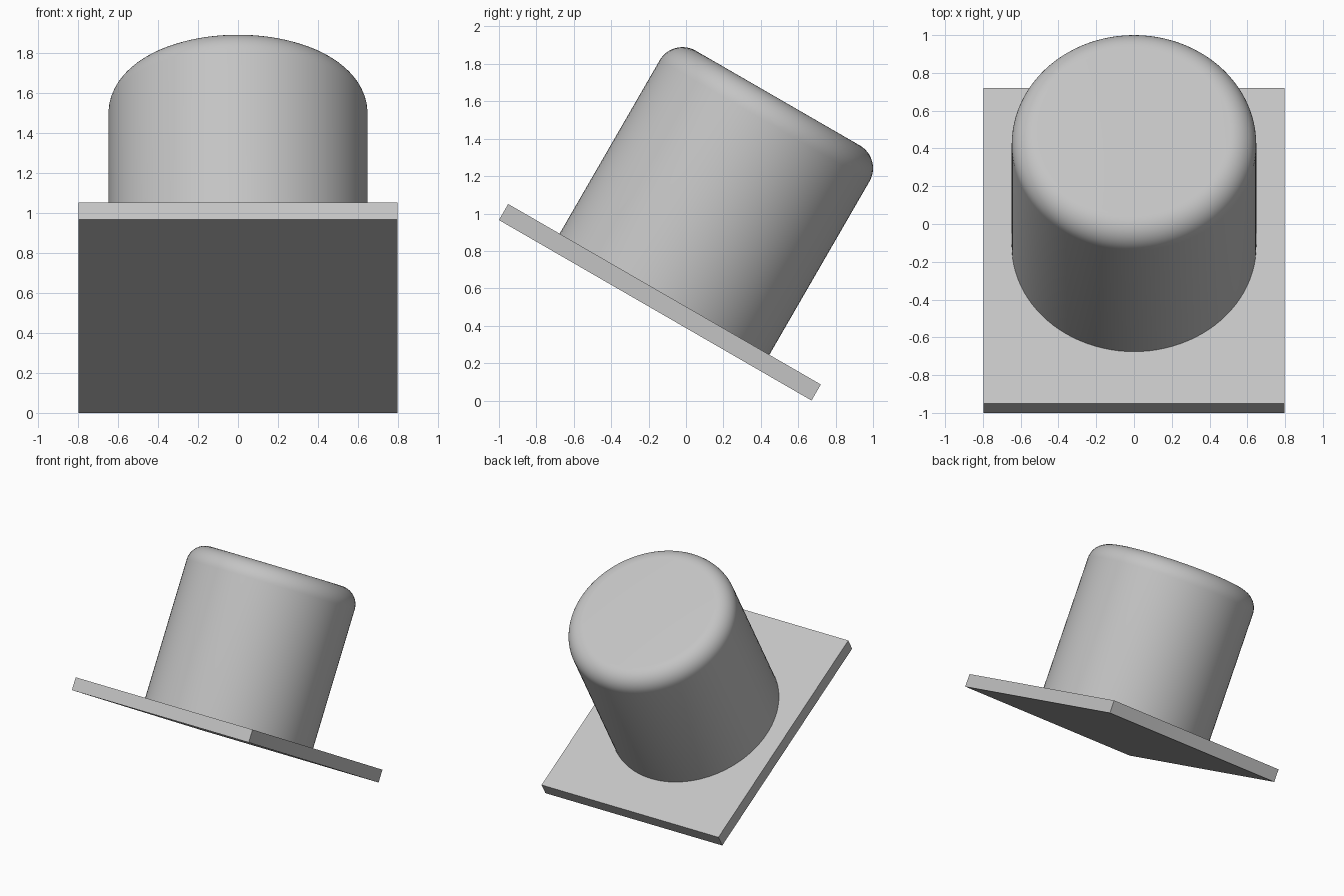
import bpy
import bmesh
import math
from mathutils import Matrix, Vector

cube = bpy.data.objects.get("Cube")
if cube:
    bpy.data.objects.remove(cube, do_unlink=True)

TILT = math.radians(-30)
WIDTH, LENGTH, THICK = 1.594, 1.93, 0.099
RADIUS, HEIGHT, FILLET = 0.6475, 1.211, 0.14
# Centre of the plate's upper face
PLACE = Matrix.Translation((0, -0.115, 0.5685)) @ Matrix.Rotation(TILT, 4, "X")

grey = bpy.data.materials.new("light_grey")
grey.use_nodes = True
colour = (0.55, 0.55, 0.55, 1)
grey.diffuse_color = colour
grey.node_tree.nodes["Principled BSDF"].inputs["Base Color"].default_value = colour


def add_part(name, bm):
    bmesh.ops.recalc_face_normals(bm, faces=bm.faces)
    mesh = bpy.data.meshes.new(name)
    bm.to_mesh(mesh)
    bm.free()
    mesh.materials.append(grey)
    obj = bpy.data.objects.new(name, mesh)
    obj.matrix_world = PLACE
    bpy.context.collection.objects.link(obj)
    return obj


# Flat rectangular base plate
bm = bmesh.new()
bmesh.ops.create_cube(bm, size=1)
bmesh.ops.scale(bm, vec=(WIDTH, LENGTH, THICK), verts=bm.verts)
bmesh.ops.translate(bm, vec=(0, 0, -THICK / 2), verts=bm.verts)
add_part("base_plate", bm)

# Round boss, its top rim rounded
bm = bmesh.new()
bmesh.ops.create_cone(bm, cap_ends=True, segments=96,
                      radius1=RADIUS, radius2=RADIUS, depth=HEIGHT)
bmesh.ops.translate(bm, vec=(0, 0, HEIGHT / 2), verts=bm.verts)
rim = [e for e in bm.edges if all(v.co.z > HEIGHT - 0.01 for v in e.verts)]
bmesh.ops.bevel(bm, geom=rim, offset=FILLET, offset_type="OFFSET",
                segments=12, profile=0.5, affect="EDGES")
boss = add_part("round_boss", bm)

bpy.ops.object.select_all(action="DESELECT")
boss.select_set(True)
bpy.context.view_layer.objects.active = boss
bpy.ops.object.shade_smooth_by_angle(angle=math.radians(30))
